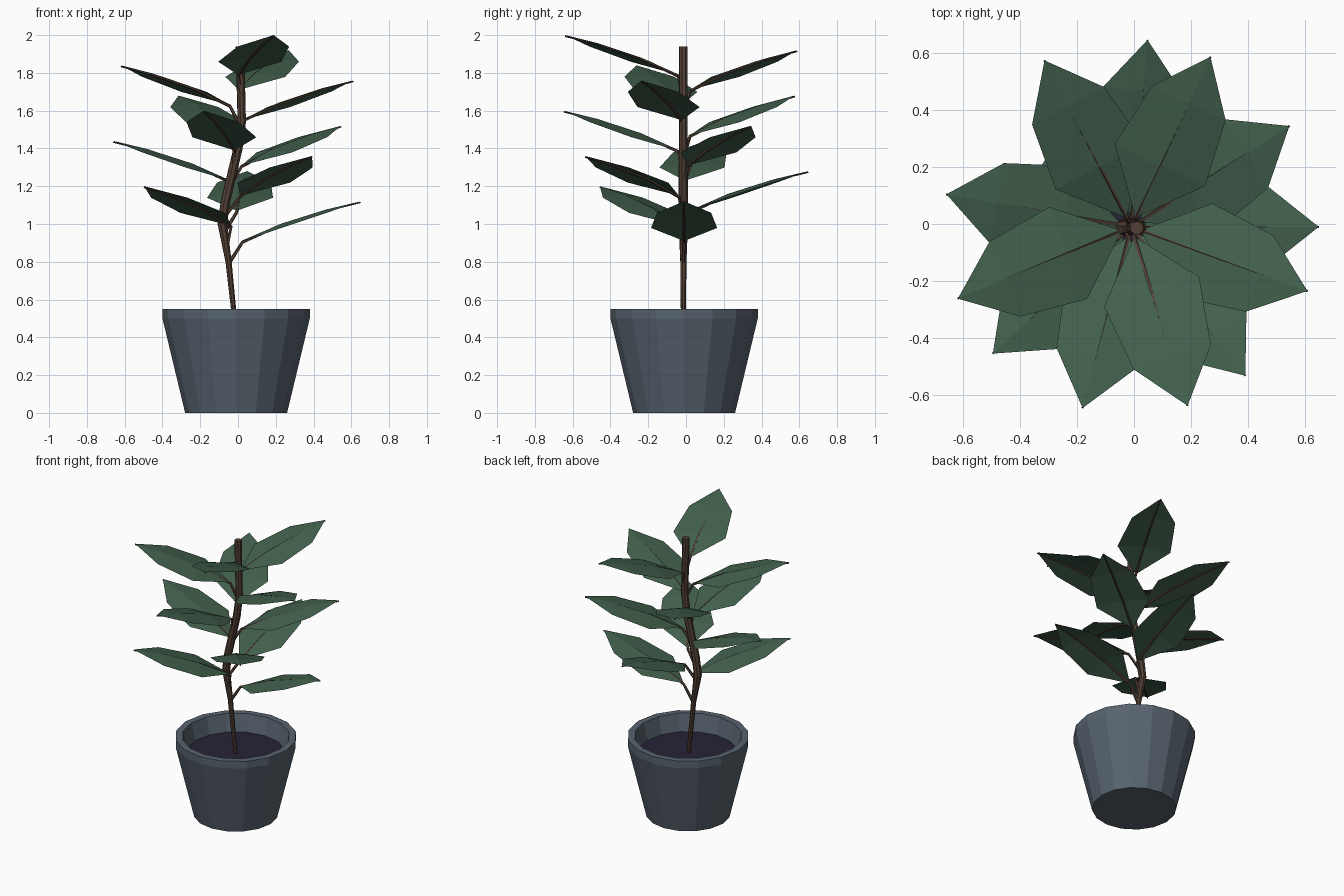
import bpy, bmesh, math
from mathutils import Vector

cube = bpy.data.objects.get("Cube")
if cube:
    bpy.data.objects.remove(cube, do_unlink=True)

CENTRE = Vector((-0.01, -0.01, 0))


def material(name, rgb):
    m = bpy.data.materials.new(name)
    m.use_nodes = True
    m.diffuse_color = (*rgb, 1)
    m.node_tree.nodes["Principled BSDF"].inputs["Base Color"].default_value = (*rgb, 1)
    return m


GREEN = material("leaf green", (0.055, 0.118, 0.074))
BARK = material("bark brown", (0.088, 0.052, 0.036))
SLATE = material("slate pot", (0.096, 0.126, 0.158))
SOIL = material("dark soil", (0.020, 0.017, 0.036))


def finish(bm, name, mat, recalc=True):
    if recalc:
        bmesh.ops.recalc_face_normals(bm, faces=bm.faces)
    mesh = bpy.data.meshes.new(name)
    bm.to_mesh(mesh)
    bm.free()
    mesh.materials.append(mat)
    obj = bpy.data.objects.new(name, mesh)
    bpy.context.collection.objects.link(obj)
    return obj


def skin(bm, rings):
    """Bridge a row of vertex rings and cap both ends."""
    for a, b in zip(rings, rings[1:]):
        n = len(a)
        for i in range(n):
            bm.faces.new((a[i], a[(i + 1) % n], b[(i + 1) % n], b[i]))
    bm.faces.new(rings[0][::-1])
    bm.faces.new(rings[-1])


def lathe(name, profile, mat, sides=16):
    bm = bmesh.new()
    turns = [2 * math.pi * i / sides for i in range(sides)]
    skin(bm, [[bm.verts.new(CENTRE + Vector((r * math.cos(t), r * math.sin(t), z)))
               for t in turns] for r, z in profile])
    return finish(bm, name, mat)


def tube(name, points, radii, mat, sides):
    bm = bmesh.new()
    rings = []
    for i, p in enumerate(points):
        along = points[min(i + 1, len(points) - 1)] - points[max(i - 1, 0)]
        side = along.cross(Vector((0.3, 1, 0.1))).normalized()
        up = along.cross(side).normalized()
        turns = [2 * math.pi * k / sides for k in range(sides)]
        rings.append([bm.verts.new(p + radii[i] * (math.cos(t) * side + math.sin(t) * up))
                      for t in turns])
    skin(bm, rings)
    return finish(bm, name, mat, True)


# Pot with a straight lip and an open, recessed inside
lathe("pot", [(0.27, 0), (0.39, 0.5), (0.39, 0.55), (0.345, 0.55), (0.315, 0.42)], SLATE)
lathe("soil", [(0.316, 0.425), (0.317, 0.432)], SOIL)

# Crooked trunk, slightly thicker towards the top: x, z, radius
TRUNK = [(-0.01, 0.42, 0.013), (-0.05, 0.8, 0.017), (-0.083, 1.0, 0.026),
         (-0.066, 1.12, 0.026), (0.0, 1.4, 0.025), (0.02, 1.54, 0.023),
         (0.01, 1.94, 0.024)]
tube("trunk", [Vector((x, -0.014, z)) for x, z, r in TRUNK], [r for x, z, r in TRUNK], BARK, 8)


def trunk_point(z):
    for (x0, z0, _), (x1, z1, _) in zip(TRUNK, TRUNK[1:]):
        if z <= z1:
            return Vector((x0 + (x1 - x0) * (z - z0) / (z1 - z0), -0.014, z))


# Leaf stations: distance from the axis, half width, ridge height above the chord
STATIONS = [(0.035, 0, 0), (0.24, 0.175, 0.022), (0.48, 0.143, 0.018), (0.66, 0, 0)]
RISE = 0.21

# Twelve leaves spiral upwards by the golden angle
for n in range(12):
    angle = math.radians(-137.5 * n)
    out = Vector((math.cos(angle), math.sin(angle), 0))
    across = Vector((-out.y, out.x, 0))
    base_z = 0.91 + 0.08 * n

    def chord(r):
        height = base_z + RISE * (r - STATIONS[0][0]) / (STATIONS[-1][0] - STATIONS[0][0])
        return CENTRE + out * r + Vector((0, 0, height))

    ridge = [chord(r) + Vector((0, 0, h)) for r, w, h in STATIONS]

    # Blade folded down on both sides of the midrib
    bm = bmesh.new()
    mid = [bm.verts.new(p) for p in ridge]
    for s in (1, -1):
        edge = [bm.verts.new(chord(r) + across * w * s) for r, w, h in STATIONS[1:3]]
        for loop in ((mid[0], mid[1], edge[0]),
                     (mid[1], mid[2], edge[1], edge[0]),
                     (mid[2], mid[3], edge[1])):
            bm.faces.new(loop if s == 1 else loop[::-1])
    finish(bm, f"leaf_{n + 1}", GREEN, False)

    # Stem from the trunk that runs on as a rib under the blade
    drop = Vector((0, 0, -0.006))
    path = [trunk_point(base_z - 0.12)] + [p + drop for p in ridge]
    tube(f"leaf_stem_{n + 1}", path, [0.011, 0.009, 0.007, 0.006, 0.004], BARK, 5)
